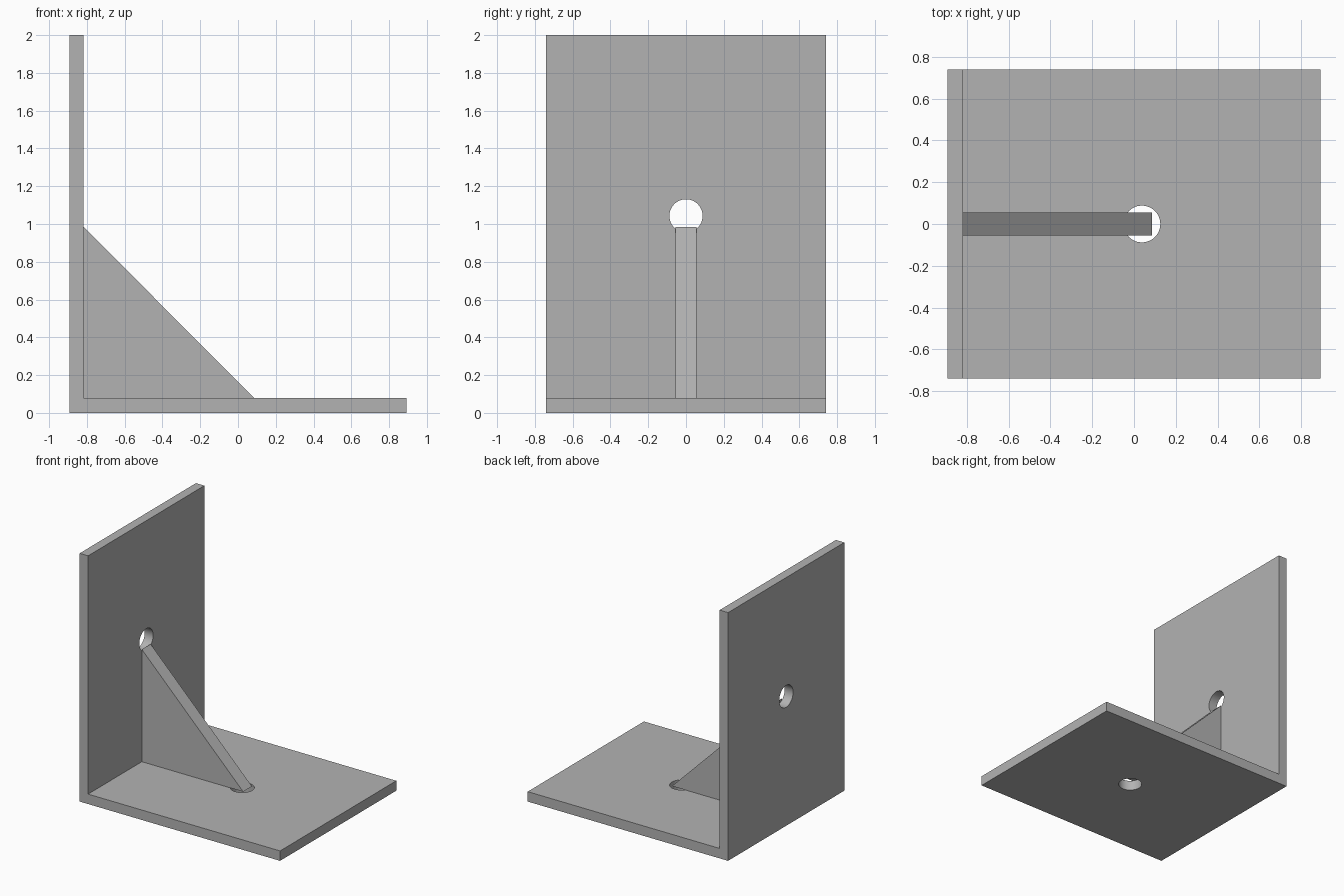
import bpy
import bmesh
from mathutils import Matrix, Vector
from math import radians

cube = bpy.data.objects.get("Cube")
if cube:
    bpy.data.objects.remove(cube, do_unlink=True)

# Overall dimensions
HALF_X, HALF_Y, HEIGHT = 0.893, 0.74, 2.0
THICK = 0.08
HOLE_R = 0.088
INNER_X = -HALF_X + 0.075

grey = bpy.data.materials.new("plain grey")
grey.use_nodes = True
colour = (0.45, 0.45, 0.45, 1)
grey.diffuse_color = colour
grey.node_tree.nodes["Principled BSDF"].inputs["Base Color"].default_value = colour


def extruded(name, profile, half_depth):
    """Extrude an XZ outline symmetrically along Y."""
    bm = bmesh.new()
    face = bm.faces.new([bm.verts.new((x, -half_depth, z)) for x, z in profile])
    moved = bmesh.ops.extrude_face_region(bm, geom=[face])["geom"]
    bmesh.ops.translate(bm, vec=Vector((0, 2 * half_depth, 0)),
                        verts=[v for v in moved if isinstance(v, bmesh.types.BMVert)])
    bmesh.ops.recalc_face_normals(bm, faces=bm.faces)
    mesh = bpy.data.meshes.new(name)
    bm.to_mesh(mesh)
    bm.free()
    mesh.materials.append(grey)
    obj = bpy.data.objects.new(name, mesh)
    bpy.context.collection.objects.link(obj)
    return obj


def drill(target, name, centre, rotation):
    """Cut a round through hole with a hidden cylinder."""
    bm = bmesh.new()
    bmesh.ops.create_cone(bm, cap_ends=True, segments=48, radius1=HOLE_R,
                          radius2=HOLE_R, depth=0.3,
                          matrix=Matrix.Translation(centre) @ rotation)
    mesh = bpy.data.meshes.new(name)
    bm.to_mesh(mesh)
    bm.free()
    mesh.materials.append(grey)
    cutter = bpy.data.objects.new(name, mesh)
    bpy.context.collection.objects.link(cutter)
    cutter.hide_render = True
    cutter.hide_viewport = True
    cutter.display_type = 'WIRE'
    mod = target.modifiers.new(name, 'BOOLEAN')
    mod.operation = 'DIFFERENCE'
    mod.solver = 'EXACT'
    mod.object = cutter


# L-shaped bracket: base and upright in one piece
bracket = extruded("angle_bracket", [
    (-HALF_X, 0), (HALF_X, 0), (HALF_X, THICK),
    (INNER_X, THICK), (INNER_X, HEIGHT), (-HALF_X, HEIGHT)], HALF_Y)

# Bolt holes through the base and the upright
drill(bracket, "base_hole_cutter", (0.038, 0, THICK / 2), Matrix.Identity(4))
drill(bracket, "upright_hole_cutter", (-HALF_X + 0.04, 0, 1.043),
      Matrix.Rotation(radians(90), 4, 'Y'))

# Triangular stiffening rib in the corner
rib = extruded("corner_rib", [
    (INNER_X, THICK), (0.085, THICK), (INNER_X, 0.985)], 0.056)

# Smooth hole walls with sharp rims
bpy.context.view_layer.update()
depsgraph = bpy.context.evaluated_depsgraph_get()
cut_mesh = bpy.data.meshes.new_from_object(bracket.evaluated_get(depsgraph))
bracket.modifiers.clear()
bracket.data = cut_mesh
for name in ("base_hole_cutter", "upright_hole_cutter"):
    bpy.data.objects.remove(bpy.data.objects[name], do_unlink=True)
bpy.ops.object.select_all(action='DESELECT')
bracket.select_set(True)
bpy.context.view_layer.objects.active = bracket
bpy.ops.object.shade_smooth_by_angle(angle=radians(30))
